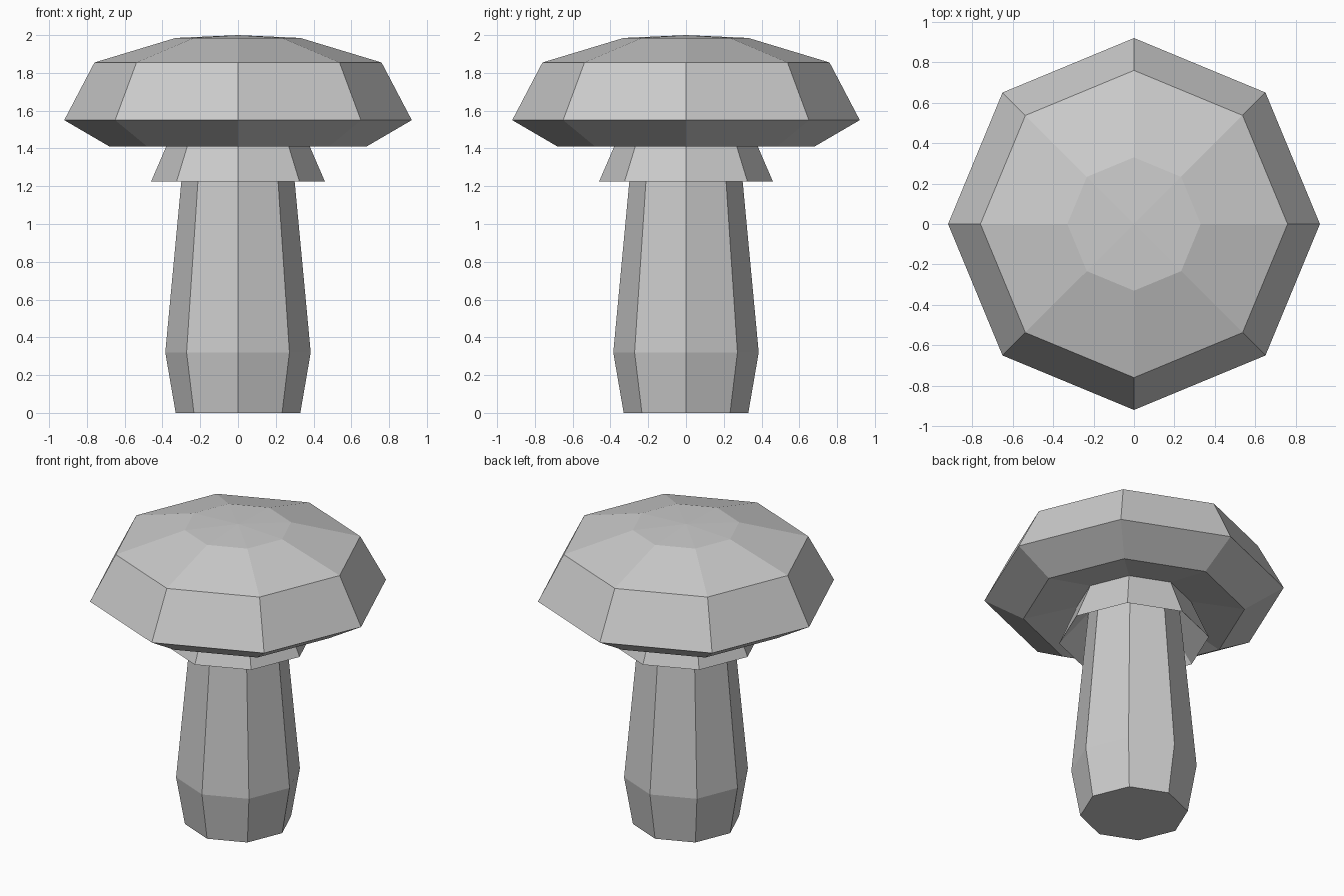
import bpy
import bmesh
from math import cos, sin, tau

cube = bpy.data.objects.get("Cube")
if cube:
    bpy.data.objects.remove(cube, do_unlink=True)

SIDES = 8

grey = bpy.data.materials.new("plain grey")
grey.use_nodes = True
colour = (0.6, 0.6, 0.6, 1)
grey.diffuse_color = colour
grey.node_tree.nodes["Principled BSDF"].inputs["Base Color"].default_value = colour


def lathe(name, profile):
    """Turn a (radius, height) profile into an eight-sided flat-shaded solid."""
    bm = bmesh.new()
    rings = []
    for r, z in profile:
        if r == 0:
            rings.append([bm.verts.new((0, 0, z))] * SIDES)
        else:
            rings.append([bm.verts.new((r * cos(tau * i / SIDES), r * sin(tau * i / SIDES), z))
                          for i in range(SIDES)])
    for low, high in zip(rings, rings[1:]):
        for i in range(SIDES):
            j = (i + 1) % SIDES
            corners = dict.fromkeys((low[i], low[j], high[j], high[i]))
            bm.faces.new(list(corners))
    bmesh.ops.recalc_face_normals(bm, faces=bm.faces)
    mesh = bpy.data.meshes.new(name)
    bm.to_mesh(mesh)
    bm.free()
    mesh.materials.append(grey)
    obj = bpy.data.objects.new(name, mesh)
    bpy.context.collection.objects.link(obj)
    return obj


# Stem with a flared, hollow skirt folding down under the cap, and the
# hollowed underside and domed top of the cap in one continuous skin
lathe("mushroom", [
    (0, 0), (0.33, 0), (0.385, 0.32), (0.30, 1.225), (0.28, 1.43),   # stem
    (0.46, 1.225), (0.35, 1.48),                                     # skirt
    (0.68, 1.41), (0.92, 1.55), (0.76, 1.855), (0.33, 1.985), (0, 2)  # cap
])
